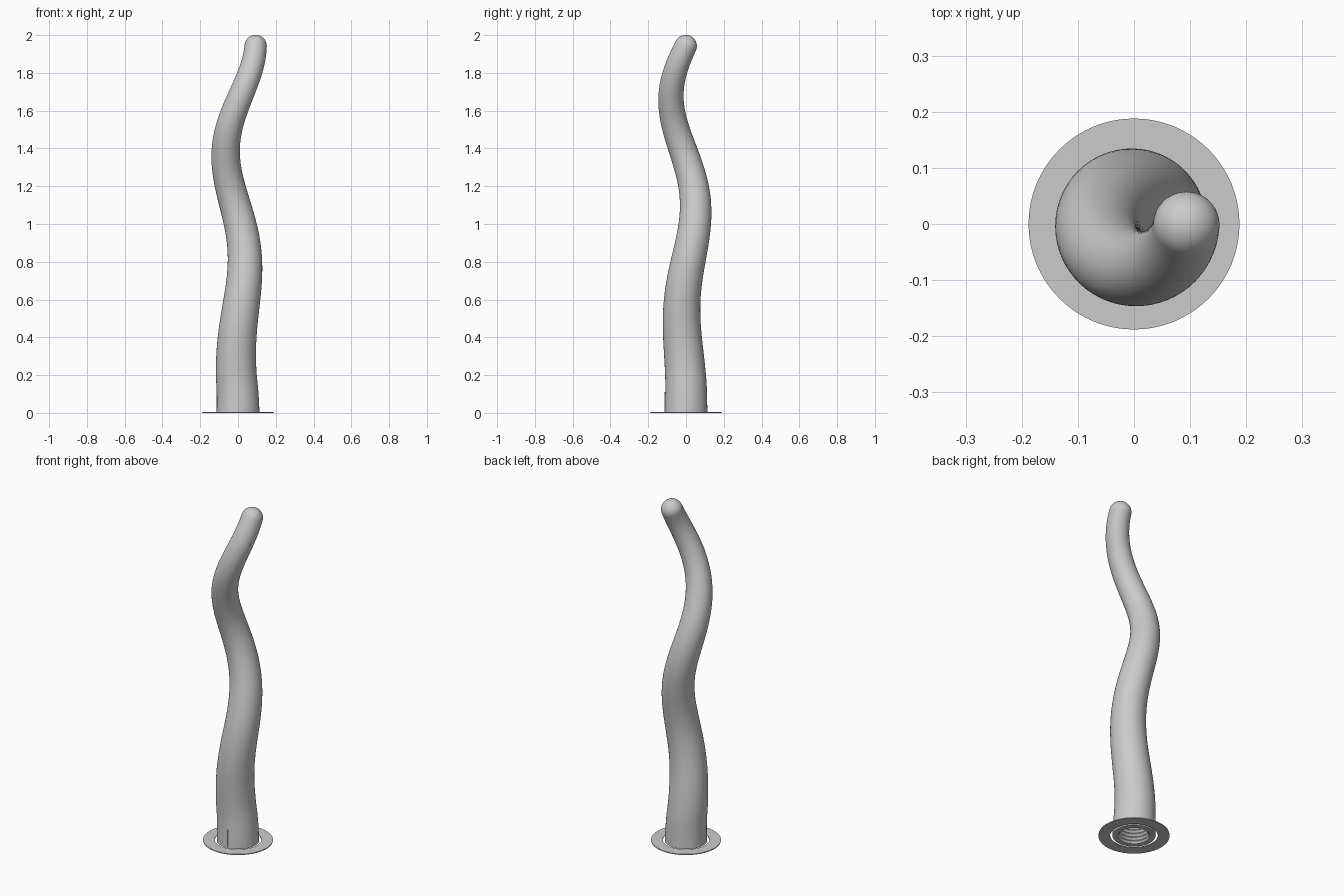
import bpy, bmesh
from math import sin, cos, pi, tau
from mathutils import Vector, Matrix

cube = bpy.data.objects.get("Cube")
if cube:
    bpy.data.objects.remove(cube, do_unlink=True)

SEG = 64
grey = bpy.data.materials.new("mid_grey")
grey.use_nodes = True
colour = (0.6, 0.6, 0.6, 1)
grey.diffuse_color = colour
grey.node_tree.nodes["Principled BSDF"].inputs["Base Color"].default_value = colour


def finish(name, bm):
    bmesh.ops.recalc_face_normals(bm, faces=bm.faces)
    mesh = bpy.data.meshes.new(name)
    bm.to_mesh(mesh)
    bm.free()
    mesh.materials.append(grey)
    obj = bpy.data.objects.new(name, mesh)
    bpy.context.collection.objects.link(obj)
    bpy.ops.object.select_all(action='DESELECT')
    obj.select_set(True)
    bpy.context.view_layer.objects.active = obj
    bpy.ops.object.shade_smooth_by_angle(angle=0.6)
    return obj


def ring(bm, centre, radius, direction):
    """Circle of vertices square to a direction, without twist."""
    turn = Vector((0, 0, 1)).rotation_difference(direction)
    return [bm.verts.new(centre + turn @ Vector((radius * cos(tau * i / SEG),
            radius * sin(tau * i / SEG), 0))) for i in range(SEG)]


def bridge(bm, a, b):
    for i in range(SEG):
        j = (i + 1) % SEG
        bm.faces.new((a[i], a[j], b[j], b[i]))


def spine(z):
    """Centre line: a helix that widens with height."""
    angle = tau * (z - 0.745) / 1.2
    reach = 0.048 * z * min(1, z / 0.2)
    return Vector((reach * cos(angle), reach * sin(angle), z))


def tangent(z):
    return (spine(z + 0.005) - spine(z - 0.005)).normalized() if z > 0.01 else Vector((0, 0, 1))


def width(z):
    return 0.1135 - 0.028 * z


# Wavy tapering stalk with a domed tip and a ridged socket underneath
bm = bmesh.new()
UP = Vector((0, 0, 1))
TOP = 1.942
STEPS = 100
rows = []

# Socket bore, from its closed end down to the rim
ridges = 5
for k in range(2 * ridges + 1):
    z = 0.11 * (1 - k / (2 * ridges))
    rows.append(ring(bm, Vector((0, 0, z)), 0.075 if k % 2 else 0.085, UP))
bm.faces.new(rows[0])

# Outer skin
for k in range(STEPS + 1):
    z = TOP * k / STEPS
    rows.append(ring(bm, spine(z), width(z), tangent(z)))

# Domed tip
tip, axis, r = spine(TOP), tangent(TOP), width(TOP)
for k in range(1, 12):
    a = pi / 2 * k / 12
    rows.append(ring(bm, tip + axis * r * sin(a), r * cos(a), axis))
for a, b in zip(rows, rows[1:]):
    bridge(bm, a, b)
pole = bm.verts.new(tip + axis * r)
for i in range(SEG):
    bm.faces.new((rows[-1][i], rows[-1][(i + 1) % SEG], pole))
finish("stalk", bm)

# Thin flat washer around the foot
bm = bmesh.new()
loops = [ring(bm, Vector((0, 0, z)), radius, UP)
         for radius, z in ((0.126, 0), (0.188, 0), (0.188, 0.005), (0.126, 0.005))]
for k in range(4):
    bridge(bm, loops[k], loops[(k + 1) % 4])
finish("base_washer", bm)

# Narrow seam on the front of the socket
bm = bmesh.new()
bmesh.ops.create_cube(bm, size=1, matrix=Matrix.Translation((0.01, -0.1125, 0.055))
                      @ Matrix.Diagonal((0.003, 0.004, 0.11, 1)))
finish("socket_seam", bm)
